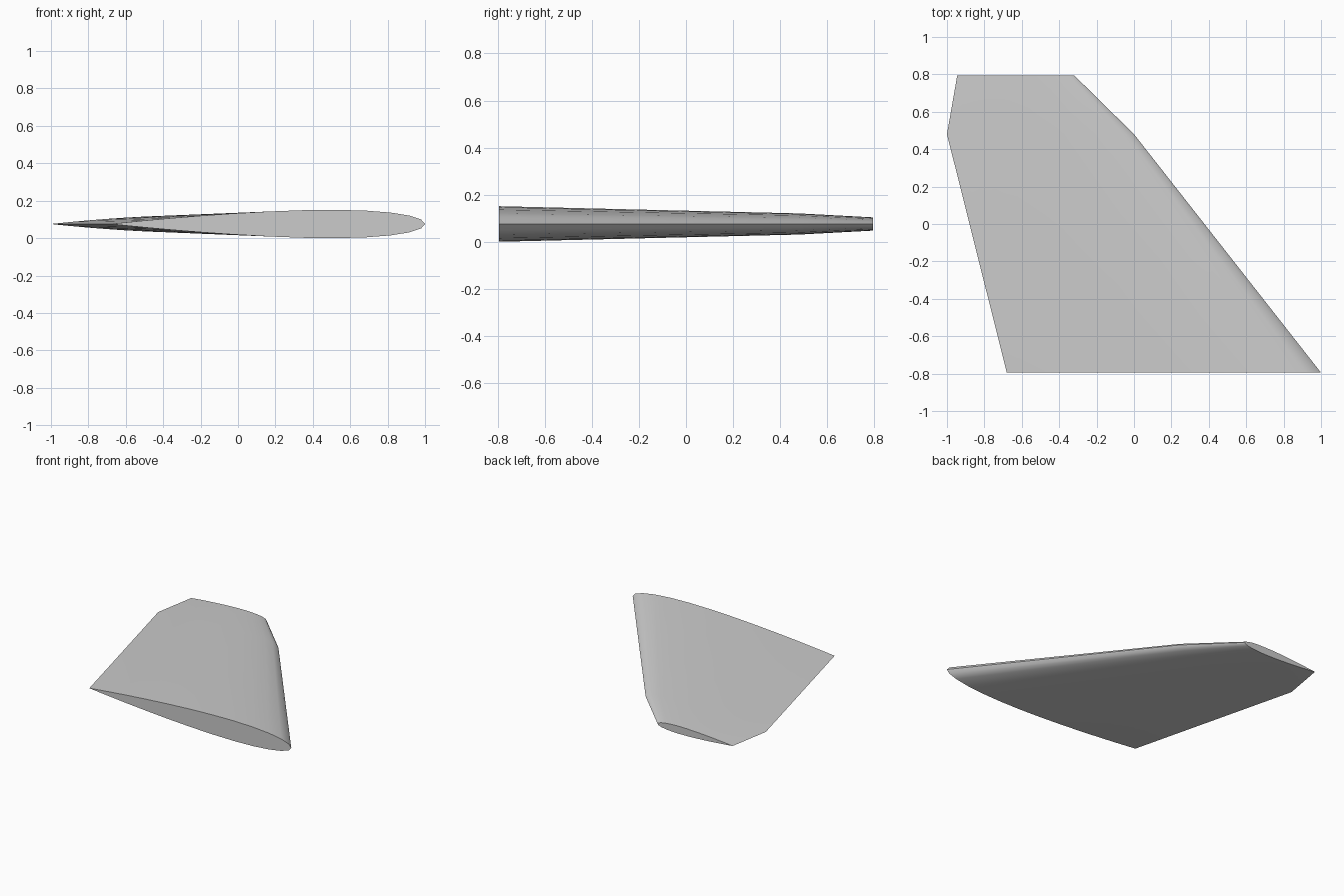
import bpy
import bmesh
import math

cube = bpy.data.objects.get("Cube")
if cube:
    bpy.data.objects.remove(cube, do_unlink=True)

# Plain grey finish
grey = bpy.data.materials.new("light_grey")
grey.use_nodes = True
colour = (0.6, 0.6, 0.6, 1)
grey.diffuse_color = colour
grey.node_tree.nodes["Principled BSDF"].inputs["Base Color"].default_value = colour

STEPS = 14
THICKNESS = 0.09
MID_Z = 0.0756

# Spanwise stations: y, leading edge x, trailing edge x
STATIONS = [(-0.795, 1.0, -0.68), (0.48, 0.0, -1.0), (0.795, -0.32, -0.945)]


def half_thickness(t):
    """Symmetric airfoil with a closed trailing edge, per unit chord."""
    return 5 * THICKNESS * (0.2969 * math.sqrt(t) - 0.126 * t - 0.3516 * t**2
                            + 0.2843 * t**3 - 0.1036 * t**4)


def section(bm, y, lead, trail):
    """Ring from the trailing edge over the top, round the nose, and back."""
    chord = lead - trail
    ring = []
    for i in range(2 * STEPS):
        angle = math.pi * (1 - i / STEPS)
        t = (1 - math.cos(angle)) / 2
        side = 1 if angle >= 0 else -1
        h = 0 if i == 0 else side * half_thickness(t) * chord
        ring.append(bm.verts.new((lead - t * chord, y, MID_Z + h)))
    return ring


# Fin skin lofted through the stations, with flat end caps
bm = bmesh.new()
rings = [section(bm, *s) for s in STATIONS]
for a, b in zip(rings, rings[1:]):
    for i in range(len(a)):
        j = (i + 1) % len(a)
        bm.faces.new((a[i], a[j], b[j], b[i]))
bm.faces.new(rings[0])
bm.faces.new(rings[-1])
bmesh.ops.recalc_face_normals(bm, faces=bm.faces)

mesh = bpy.data.meshes.new("fin")
bm.to_mesh(mesh)
bm.free()
mesh.materials.append(grey)
fin = bpy.data.objects.new("fin", mesh)
bpy.context.collection.objects.link(fin)

# Smooth skin, sharp trailing edge and caps
bpy.ops.object.select_all(action="DESELECT")
fin.select_set(True)
bpy.context.view_layer.objects.active = fin
bpy.ops.object.shade_smooth_by_angle(angle=math.radians(50))
